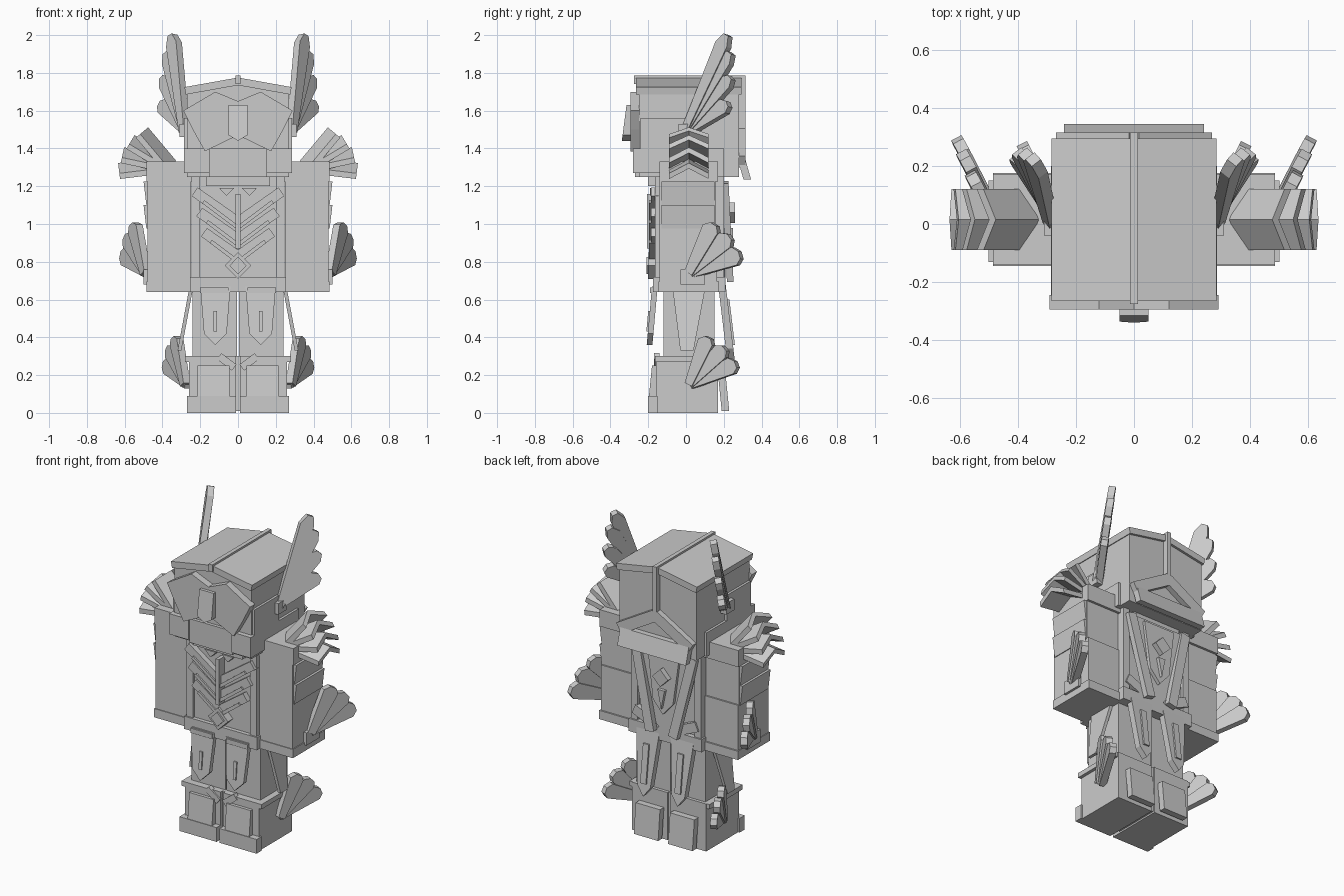
import bpy, bmesh, math
from mathutils import Vector

if "Cube" in bpy.data.objects:
    bpy.data.objects.remove(bpy.data.objects["Cube"])

plain_grey = bpy.data.materials.new("plain_grey")
plain_grey.use_nodes = True
grey_colour = (.6, .6, .6, 1)
plain_grey.diffuse_color = grey_colour
plain_grey.node_tree.nodes["Principled BSDF"].inputs["Base Color"].default_value = grey_colour


def extrude(name, ring, offset, mirror=False):
    """Solid from a ring of points swept along an offset."""
    bm = bmesh.new()
    near = [bm.verts.new(point) for point in ring]
    far = [bm.verts.new(Vector(point) + Vector(offset)) for point in ring]
    bm.faces.new(near)
    bm.faces.new(far[::-1])
    for i, vert in enumerate(near):
        bm.faces.new((vert, near[i - 1], far[i - 1], far[i]))
    bmesh.ops.recalc_face_normals(bm, faces=bm.faces)
    mesh = bpy.data.meshes.new(name)
    bm.to_mesh(mesh)
    bm.free()
    mesh.materials.append(plain_grey)
    part = bpy.data.objects.new(name, mesh)
    bpy.context.collection.objects.link(part)
    if mirror:
        part.modifiers.new("mirror", 'MIRROR')


def plate(name, outline, y, thick, slope=0, mirror=False):
    """Plate facing front or back; y is given at its highest point."""
    top = max(z for x, z in outline)
    ring = [(x, y + slope * (top - z), z) for x, z in outline]
    extrude(name, ring, (0, thick, 0), mirror)


def box(name, x, y, z, mirror=False):
    outline = [(x[0], z[0]), (x[1], z[0]), (x[1], z[1]), (x[0], z[1])]
    plate(name, outline, y[0], y[1] - y[0], mirror=mirror)


def pair(name, x, y, z):
    """The same box on the left and on the right."""
    box(name, x, y, z, mirror=True)


def bar(name, start, end, width, y, thick, slope=0, mirror=False):
    """Straight bar between two points of the front plane."""
    start, end = Vector(start), Vector(end)
    side = (end - start).normalized().orthogonal() * width / 2
    outline = [start + side, end + side, end - side, start - side]
    plate(name, outline, y, thick, slope, mirror)


def shield(name, middle, top, bottom, wide, narrow, point, y, thick, slope=0, mirror=False):
    """Tapered plate that ends in a point below its bottom corners."""
    outline = [(middle - wide, top), (middle + wide, top), (middle + narrow, bottom),
               (middle, bottom - point), (middle - narrow, bottom)]
    plate(name, outline, y, thick, slope, mirror)


def diamond(name, z, radius, y, thick):
    shield(name, middle=0, top=z + radius, bottom=z, wide=.001, narrow=radius,
           point=radius, y=y, thick=thick)


def fan(name, base, first, last, blades, bulge, width, thick):
    """Narrow-rooted blades from the first tip to the last, on both sides."""
    base, first, last = Vector(base), Vector(first), Vector(last)
    normal = (first - base).cross(last - base).normalized()
    for i in range(blades):
        step = i / (blades - 1)
        reach = (first.lerp(last, step) - base) * (1 + bulge * math.sin(math.pi * step))
        side = normal.cross(reach).normalized() * width / 2
        root = base + normal * thick * (step - 1) / 2
        ring = [root + side / 2, root + reach * .9 + side, root + reach + side / 2,
                root + reach - side / 3, root + reach * .9 - side, root - side / 2]
        extrude(f"{name}_{i + 1}", ring, normal * thick, mirror=True)


# Shared levels
boot_top, hip, waist, neck, roof = .3, .65, .72, 1.25, 1.7
arm_inner, arm_outer = .25, .48

# Boots and legs
pair("boot", x=(.01, .26), y=(-.16, .17), z=(0, boot_top))
box("boot_core", x=(-.02, .02), y=(-.14, .16), z=(.01, boot_top))
pair("toe_cap", x=(.01, .27), y=(-.2, -.15), z=(0, .09))
bar("boot_crest", start=(.02, .24), end=(.1, boot_top), width=.04, y=-.17, thick=.03, mirror=True)
pair("boot_cuff", x=(.1, .28), y=(-.165, .165), z=(.27, boot_top))
bar("shin_plate", start=(.13, .25), end=(.13, .09), width=.17, y=-.18, thick=.04,
    slope=-.1, mirror=True)
bar("heel_plate", start=(.12, .2), end=(.12, .01), width=.17, y=.17, thick=.04,
    slope=.1, mirror=True)
pair("leg", x=(.004, .24), y=(-.12, .15), z=(boot_top, hip))
fan("ankle_blade", base=(.28, .02, .15), first=(.33, .12, .4), last=(.4, .26, .26),
    blades=3, bulge=.08, width=.09, thick=.04)

# Hanging skirt plates
shield("front_skirt", middle=.12, top=.67, bottom=.42, wide=.08, narrow=.06, point=.06,
       y=-.18, thick=.03, slope=-.09, mirror=True)
bar("front_skirt_rib", start=(.12, .54), end=(.12, .43), width=.02, y=-.2, thick=.02,
    slope=-.09, mirror=True)
bar("front_skirt_trim", start=(.05, hip), end=(.2, hip), width=.03, y=-.19, thick=.03, mirror=True)
shield("back_skirt", middle=.12, top=.68, bottom=.34, wide=.08, narrow=.045, point=.06,
       y=.17, thick=.04, slope=.12, mirror=True)
bar("back_skirt_rib", start=(.12, .6), end=(.12, .36), width=.04, y=.2, thick=.03,
    slope=.12, mirror=True)
side_ring = [(.24, -.07, hip), (.24, .1, hip), (.3, .04, .33), (.3, -.03, .33)]
extrude("side_skirt", side_ring, (.02, 0, 0), mirror=True)

# Torso and belt
box("torso", x=(-.245, .245), y=(-.15, .18), z=(hip, neck + .02))
box("belt", x=(-.255, .255), y=(-.175, .21), z=(hip - .01, waist))
box("collar", x=(-.17, .17), y=(-.2, .2), z=(1.2, neck))
pair("chest_strap", x=(.2, .245), y=(-.165, .2), z=(waist, neck))

# Chest ornament
for i in range(3):
    low, reach = 1.01 - .09 * i, .23 - .025 * i
    bar(f"chest_chevron_{i + 1}", start=(0, low), end=(reach, low + reach * .7),
        width=.055, y=-.185, thick=.04, mirror=True)
    bar(f"chest_chevron_rim_{i + 1}", start=(0, low - .03), end=(reach * .8, low - .03 + reach * .6),
        width=.02, y=-.195, thick=.04, mirror=True)
shield("collar_gem", middle=.06, top=1.19, bottom=1.18, wide=.04, narrow=.03, point=.03,
       y=-.19, thick=.04, mirror=True)
box("chest_spine", x=(-.012, .012), y=(-.207, -.15), z=(.87, 1.16))
diamond("belly_diamond", z=.78, radius=.07, y=-.2, thick=.05)
diamond("belly_diamond_core", z=.78, radius=.045, y=-.21, thick=.05)

# Back ornament
shield("back_plate", middle=0, top=1.22, bottom=.76, wide=.18, narrow=.08, point=.08,
       y=.17, thick=.04)
bar("back_side_bar", start=(.2, 1.22), end=(.08, .7), width=.06, y=.19, thick=.035,
    slope=.05, mirror=True)
shield("back_inner_plate", middle=0, top=1.2, bottom=.9, wide=.11, narrow=.07, point=.08,
       y=.2, thick=.025, slope=.02)
diamond("back_diamond", z=1.06, radius=.055, y=.22, thick=.04)
shield("back_spike", middle=0, top=.98, bottom=.96, wide=.025, narrow=.02, point=.1,
       y=.22, thick=.03)
bar("back_hip_plate", start=(.08, .73), end=(.22, .79), width=.06, y=.18, thick=.03, mirror=True)

# Arms
pair("upper_arm", x=(arm_inner, arm_outer), y=(-.14, .155), z=(.98, neck))
pair("forearm", x=(arm_inner, arm_outer), y=(-.14, .165), z=(hip, .98))
pair("arm_cuff", x=(arm_inner, arm_outer + .005), y=(-.145, .175), z=(hip - .01, .695))
pair("shoulder_cap", x=(.24, arm_outer + .005), y=(-.14, .17), z=(1.225, 1.33))
for i in range(2):
    high, low = 1.225 - .125 * i, 1.1 - .125 * i
    plate(f"arm_guard_{i + 1}", [(.46, high), (.5, high), (arm_outer + .005, low), (.46, low)],
          y=-.13, thick=.28, mirror=True)
pair("elbow_mount", x=(.46, .5), y=(-.03, .1), z=(.68, .76))
fan("elbow_blade", base=(.49, .02, .74), first=(.55, .15, 1), last=(.625, .28, .84),
    blades=3, bulge=.08, width=.1, thick=.04)

# Shoulder feathers with a folded cross-section
fold = [(-.105, -.03), (0, .025), (.105, -.03), (.105, 0), (0, .055), (-.105, 0)]
for i in range(4):
    angle = math.radians(50 - 19 * i)
    along = Vector((math.cos(angle), 0, math.sin(angle)))
    above = Vector((-along.z, 0, along.x))
    root = Vector((.37, .015, 1.3))
    ring = [root + Vector((0, y, 0)) + above * rise for y, rise in fold]
    extrude(f"shoulder_feather_{i + 1}", ring, along * (.23 + .01 * i), mirror=True)

# Head with a gabled helmet roof
plate("head", [(-.27, neck), (.27, neck), (.27, roof), (0, roof + .05), (-.27, roof)],
      y=-.25, thick=.53)
bar("helmet_roof", start=(0, roof + .055), end=(.28, roof + .005), width=.04,
    y=-.265, thick=.56, mirror=True)
box("helmet_ridge", x=(-.013, .013), y=(-.275, .315), z=(roof + .04, roof + .085))
box("helmet_back_ridge", x=(-.013, .013), y=(.27, .315), z=(1.46, roof + .05))
bar("helmet_back_brace", start=(0, 1.475), end=(.25, 1.33), width=.07, y=.27, thick=.045, mirror=True)
bar("neck_guard", start=(0, 1.34), end=(0, 1.235), width=.48, y=.275, thick=.04, slope=.28)
pair("cheek_plate", x=(.15, .285), y=(-.28, -.1), z=(1.27, 1.4))
pair("temple_plate", x=(.26, .285), y=(-.24, 0), z=(1.4, 1.56))
pair("side_guard", x=(.25, .285), y=(-.1, .2), z=(neck, 1.4))
box("mouth_guard", x=(-.15, .15), y=(-.27, -.2), z=(neck, 1.4))
visor = [(0, 1.65), (.12, roof), (.29, 1.6), (.24, 1.5), (.175, 1.385), (0, 1.47)]
plate("visor_plate", visor, y=-.295, thick=.05, mirror=True)
shield("nose_guard", middle=0, top=1.63, bottom=1.47, wide=.05, narrow=.05, point=.03,
       y=-.315, thick=.045, slope=-.13)

# Helmet wings
fan("helmet_wing", base=(.285, 0, 1.49), first=(.345, .22, 2), last=(.42, .215, 1.64),
    blades=4, bulge=.08, width=.085, thick=.04)
pair("wing_mount", x=(.26, .31), y=(-.04, .04), z=(1.46, 1.53))
